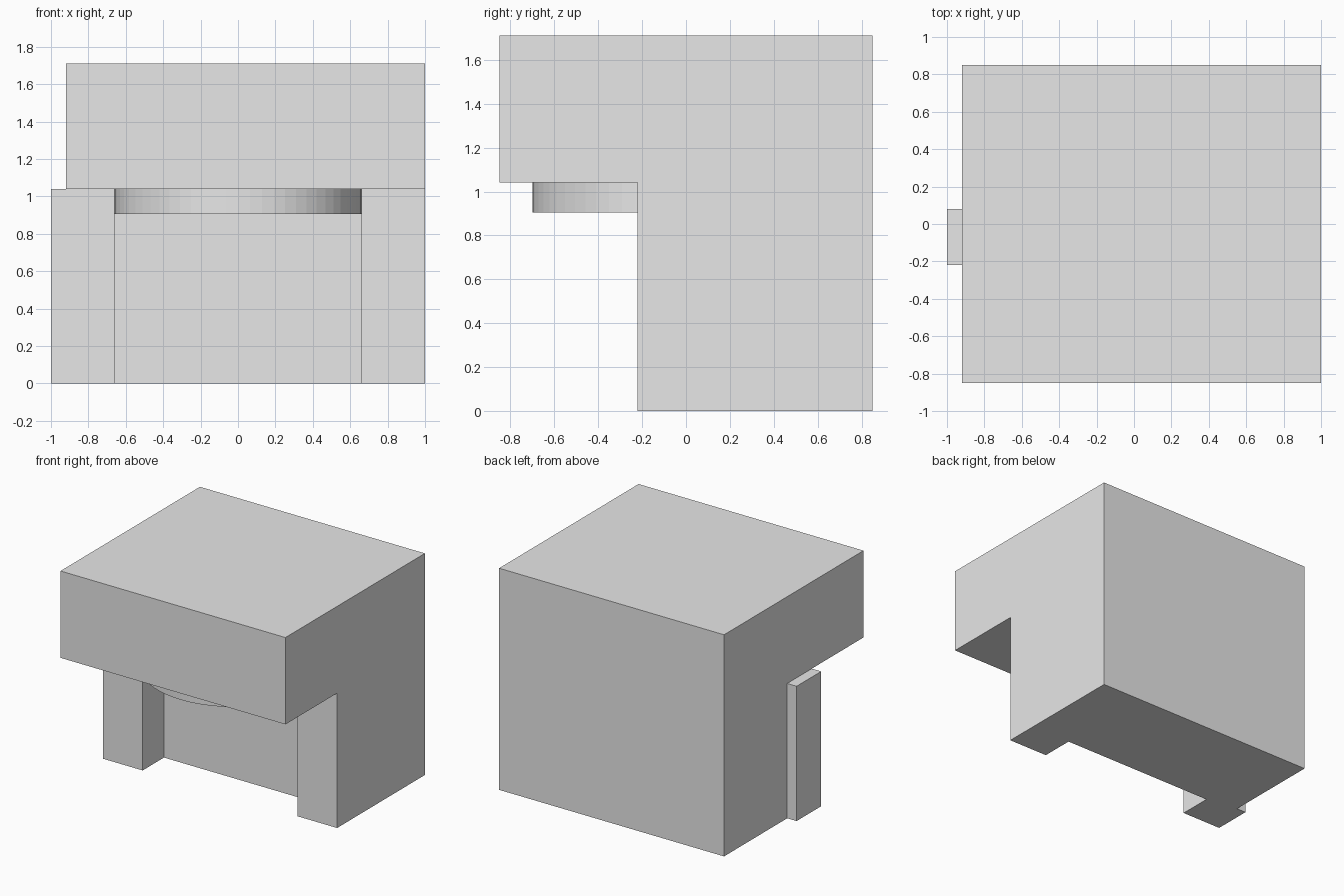
import bpy
import bmesh

cube = bpy.data.objects.get("Cube")
if cube:
    bpy.data.objects.remove(cube, do_unlink=True)

grey = bpy.data.materials.new("plain grey")
grey.use_nodes = True
grey.diffuse_color = (0.8, 0.8, 0.8, 1)
grey.node_tree.nodes["Principled BSDF"].inputs["Base Color"].default_value = (0.8, 0.8, 0.8, 1)


def finish(name, bm):
    bmesh.ops.recalc_face_normals(bm, faces=bm.faces)
    mesh = bpy.data.meshes.new(name)
    bm.to_mesh(mesh)
    bm.free()
    mesh.materials.append(grey)
    obj = bpy.data.objects.new(name, mesh)
    bpy.context.collection.objects.link(obj)
    return obj


def prism(name, plan, bottom, top):
    """Extrude a floor plan upwards."""
    bm = bmesh.new()
    base = bm.faces.new([bm.verts.new((x, y, bottom)) for x, y in plan])
    result = bmesh.ops.extrude_face_region(bm, geom=[base])
    verts = [v for v in result["geom"] if isinstance(v, bmesh.types.BMVert)]
    bmesh.ops.translate(bm, verts=verts, vec=(0, 0, top - bottom))
    return finish(name, bm)


left, right, back, front = -0.92, 1.0, 0.85, -0.85
under = 1.04           # underside of the overhanging block
post_front, recess = -0.22, 0.04
inner = 0.66           # half width between the posts

# Lower body: back block with a post on each side; one post juts out sideways
body = prism("body", [
    (right, back), (left, back), (left, 0.08), (-1, 0.08), (-1, post_front),
    (-inner, post_front), (-inner, recess), (inner, recess),
    (inner, post_front), (right, post_front)], 0, under)

# Overhanging upper block, fused to the body
upper = prism("upper_block", [
    (right, back), (left, back), (left, front), (right, front)], under, 1.71)
fuse = body.modifiers.new("fuse", "BOOLEAN")
fuse.operation, fuse.solver, fuse.object = "UNION", "EXACT", upper
flat = body.modifiers.new("merge flat faces", "DECIMATE")
flat.decimate_type, flat.angle_limit = "DISSOLVE", 0.01
bpy.context.view_layer.update()
fused = bpy.data.meshes.new_from_object(
    body.evaluated_get(bpy.context.evaluated_depsgraph_get()))
body.modifiers.clear()
body.data = fused
bpy.data.objects.remove(upper, do_unlink=True)

# Round plate under the overhang, its rear half sunk into the body
bm = bmesh.new()
bmesh.ops.create_cone(bm, cap_ends=True, segments=64, radius1=inner,
                      radius2=inner, depth=under - 0.905)
bmesh.ops.translate(bm, verts=bm.verts, vec=(0, -0.04, (under + 0.905) / 2))
finish("round_plate", bm)
